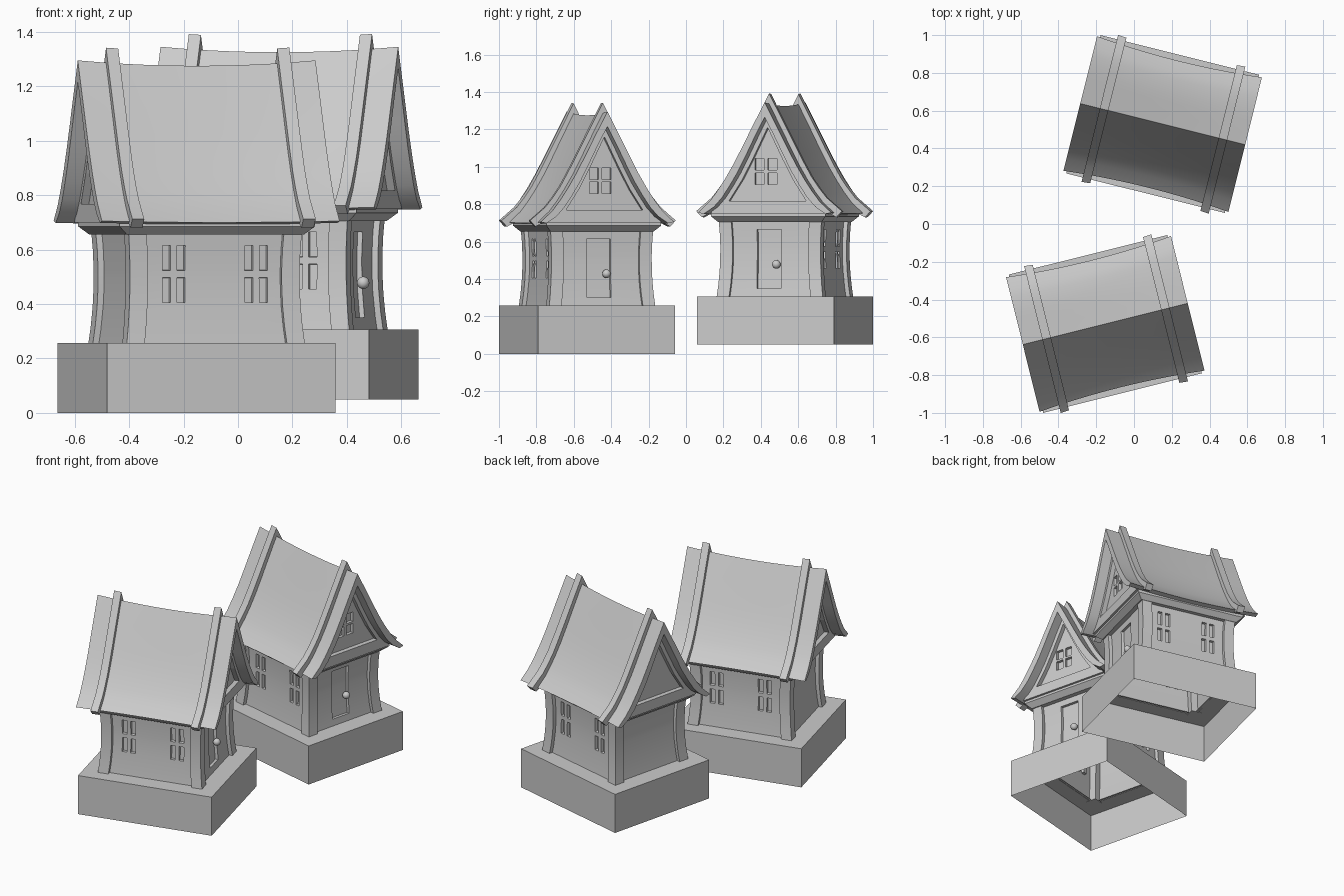
import bpy, bmesh, math
from mathutils import Vector, Matrix

if "Cube" in bpy.data.objects:
    bpy.data.objects.remove(bpy.data.objects["Cube"])

PARTS = []


def finish(name, bm, recalc=True):
    if recalc:
        bmesh.ops.recalc_face_normals(bm, faces=bm.faces[:])
    me = bpy.data.meshes.new(name)
    bm.to_mesh(me)
    bm.free()
    ob = bpy.data.objects.new(name, me)
    bpy.context.collection.objects.link(ob)
    bpy.ops.object.select_all(action='DESELECT')
    ob.select_set(True)
    bpy.context.view_layer.objects.active = ob
    bpy.ops.object.shade_smooth_by_angle(angle=math.radians(30))
    PARTS.append(ob)
    return ob


def loft(bm, rings, caps=True):
    """Skin a list of closed rings of points."""
    vs = [[bm.verts.new(p) for p in r] for r in rings]
    n = len(vs[0])
    for a, b in zip(vs, vs[1:]):
        for i in range(n):
            j = (i + 1) % n
            bm.faces.new((a[i], a[j], b[j], b[i]))
    if caps:
        bm.faces.new(vs[0][::-1])
        bm.faces.new(vs[-1])


def rect(x, y, z, cx=0, cy=0):
    return [(cx + a * x, cy + b * y, z) for a, b in ((-1, -1), (1, -1), (1, 1), (-1, 1))]


def pinch(z):
    """Walls curve in at mid height and flare out at the top."""
    return -0.004 - 0.013 * (1 - ((z - 0.50) / 0.22) ** 2)


# base: open underneath, with a hole under the house
bm = bmesh.new()
loft(bm, [rect(.4325, .377, 0), rect(.4325, .377, .257), rect(.30, .255, .257)], caps=False)
finish("base", bm)

# walls: one skin per side with recessed panes and door
ROWS = [.255, .30, .405, .497, .523, .615, .67]


def wall(bm, normal, dist, cols, is_hole):
    n = Vector(normal)
    t = Vector((0, 0, 1)).cross(n)
    grid = [[bm.verts.new(n * (dist + pinch(z)) + t * s + Vector((0, 0, z))) for s in cols]
            for z in ROWS]
    holes = []
    for r in range(len(ROWS) - 1):
        for c in range(len(cols) - 1):
            f = bm.faces.new((grid[r][c], grid[r][c + 1], grid[r + 1][c + 1], grid[r + 1][c]))
            if is_hole(r, c):
                holes.append(f)
    bm.normal_update()
    if holes:
        bmesh.ops.inset_region(bm, faces=holes, thickness=.002, depth=-.018)


bm = bmesh.new()
for s in (-1, 1):
    win = [w - s * .006 + d for w in (-.156, .156) for d in (-.043, -.012, .012, .043)]
    wall(bm, (0, s, 0), .27, [-.29] + win + [.29],
         lambda r, c: r in (2, 4) and c in (1, 3, 5, 7))
wall(bm, (1, 0, 0), .315, [-.25, -.078, .055, .25], lambda r, c: c == 1 and 1 <= r <= 4)
wall(bm, (-1, 0, 0), .315, [-.25, .25], lambda r, c: False)
finish("walls", bm, recalc=False)

# door knob
bm = bmesh.new()
bmesh.ops.create_uvsphere(bm, u_segments=16, v_segments=10, radius=.023,
                          matrix=Matrix.Translation((.310, .03, .428)))
finish("door_knob", bm)

# curved corner posts
bm = bmesh.new()
for sx in (-1, 1):
    for sy in (-1, 1):
        loft(bm, [rect(.034, .034, z, sx * (.304 + pinch(z)), sy * (.259 + pinch(z)))
                  for z in (.255, .32, .39, .46, .53, .60, .67)])
finish("corner_posts", bm)

# flared cornice on top of the walls
bm = bmesh.new()
loft(bm, [rect(.335, .285, .655), rect(.37, .315, .685), rect(.37, .315, .705)])
finish("cornice", bm)

# attic block with a recessed triangle in both gable ends
half = [(.315, .70), (.295, .725), (.25, .78), (.19, .88), (.11, 1.02), (0, 1.235)]
outline = half + [(-v, z) for v, z in half[-2::-1]]
bm = bmesh.new()
loft(bm, [[(u, v, z) for v, z in outline] for u in (-.385, .385)], caps=False)
tri = [(.212, .768), (.14, .88), (.08, .995), (0, 1.16)]
tri = tri + [(-v, z) for v, z in tri[-2::-1]]
for s in (-1, 1):
    outer = []
    for v, z in outline:
        outer.append(min(bm.verts, key=lambda q: (q.co - Vector((s * .385, v, z))).length))
    # match the inner outline to the outer one point by point
    inner_pts = [tri[0]] * 2 + tri + [tri[6]] * 2
    lip = {p: bm.verts.new((s * .385, *p)) for p in tri}
    back = {p: bm.verts.new((s * .355, *p)) for p in tri}
    for i in range(len(outer)):
        j = (i + 1) % len(outer)
        a, b = inner_pts[i], inner_pts[j]
        if a == b:
            bm.faces.new((outer[i], outer[j], lip[a]))
        else:
            bm.faces.new((outer[i], outer[j], lip[b], lip[a]))
            bm.faces.new((lip[a], lip[b], back[b], back[a]))
    bm.faces.new([back[p] for p in tri])
attic = finish("attic", bm)

# attic window panes cut into the door-side gable
bm = bmesh.new()
for dv in (-.035, .035):
    for dz in (-.038, .038):
        m = Matrix.Translation((.36, -.016 + dv, .925 + dz)) @ Matrix.Diagonal((.05, .05, .062, 1))
        bmesh.ops.create_cube(bm, size=1, matrix=m)
cutter = finish("window_cutter", bm)
PARTS.remove(cutter)
bpy.context.view_layer.objects.active = attic
mod = attic.modifiers.new("panes", 'BOOLEAN')
mod.object = cutter
mod.operation = 'DIFFERENCE'
mod.solver = 'EXACT'
bpy.ops.object.modifier_apply(modifier=mod.name)
attic.data.polygons.foreach_set("use_smooth", [False] * len(attic.data.polygons))
bpy.data.objects.remove(cutter)


# sagging bell-cast roof and the two ribs that follow it
def slab(bm, us, top, under):
    loop = [(-v, z) for v, z in top[:0:-1]] + top + under[::-1] + [(-v, z) for v, z in under[1:]]
    rings = []
    for u in us:
        sag = (u / .45) ** 2 - 1
        rings.append([(u, v * (1 + .06 * sag), z + .02 * sag * min(1, (z - .60) / .4)) for v, z in loop])
    loft(bm, rings)


TOP = [(0, 1.295), (.065, 1.17), (.129, 1.045), (.174, .96), (.218, .885), (.261, .82), (.303, .765), (.367, .705)]
UNDER = [(0, 1.215), (.05, 1.12), (.103, 1.012), (.147, .925), (.192, .85), (.235, .785), (.28, .735), (.335, .698)]
RIB_TOP = [(0, 1.35), (.09, 1.18), (.156, 1.055), (.199, .975), (.241, .90), (.283, .84), (.325, .788), (.411, .715)]
RIB_UNDER = UNDER[:-1] + [(.38, .682)]

bm = bmesh.new()
slab(bm, [-.45 + .09 * i for i in range(11)], TOP, UNDER)
finish("roof", bm)

bm = bmesh.new()
for c in (-.32, .328):
    slab(bm, [c - .023, c + .023], RIB_TOP, RIB_UNDER)
finish("roof_ribs", bm)

# place the two houses, turned opposite ways
for tag, loc, ang in (("front_house", (-.152, -.529, 0), 14), ("back_house", (.152, .529, .05), -14)):
    m = Matrix.Translation(loc) @ Matrix.Rotation(math.radians(ang), 4, 'Z')
    for p in PARTS:
        if tag == "front_house":
            ob = p
            p["part"] = p.name
        else:
            ob = p.copy()
            bpy.context.collection.objects.link(ob)
        ob.name = tag + "_" + p["part"]
        ob.matrix_world = m
